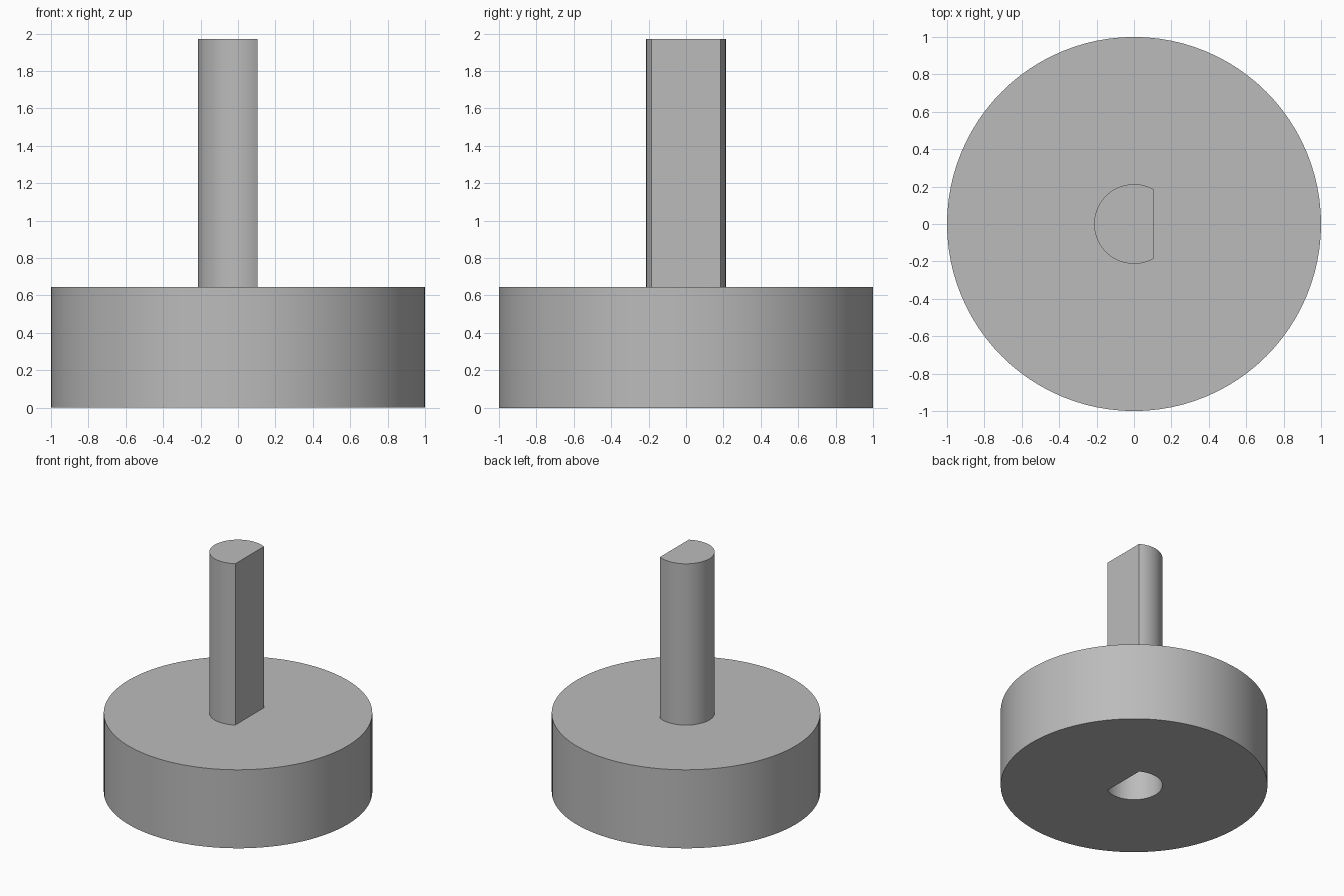
import bpy, bmesh, math

if "Cube" in bpy.data.objects:
    bpy.data.objects.remove(bpy.data.objects["Cube"])

BASE_H, TOP_H = 0.645, 1.97
SHAFT_R, FLAT_X = 0.213, 0.105
HOLE_DEPTH = 0.43

grey = bpy.data.materials.new("mid grey")
grey.diffuse_color = (0.5, 0.5, 0.5, 1)
grey.use_nodes = True
grey.node_tree.nodes["Principled BSDF"].inputs["Base Color"].default_value = grey.diffuse_color


def circle(radius, steps):
    return [(radius * math.cos(2 * math.pi * i / steps),
             radius * math.sin(2 * math.pi * i / steps)) for i in range(steps)]


def d_shape(radius, flat, steps):
    # Arc running round the back of the flat; the closing edge is the flat
    a = math.acos(flat / radius)
    sweep = 2 * math.pi - 2 * a
    return [(radius * math.cos(a + sweep * i / steps),
             radius * math.sin(a + sweep * i / steps)) for i in range(steps + 1)]


def prism(name, outline, z0, z1):
    bm = bmesh.new()
    face = bm.faces.new([bm.verts.new((x, y, z0)) for x, y in outline])
    top = bmesh.ops.extrude_face_region(bm, geom=[face])["geom"]
    bmesh.ops.translate(bm, vec=(0, 0, z1 - z0),
                        verts=[v for v in top if isinstance(v, bmesh.types.BMVert)])
    bmesh.ops.recalc_face_normals(bm, faces=bm.faces)
    mesh = bpy.data.meshes.new(name)
    bm.to_mesh(mesh)
    bm.free()
    mesh.materials.append(grey)
    obj = bpy.data.objects.new(name, mesh)
    bpy.context.collection.objects.link(obj)
    return obj


def smooth(obj):
    bpy.ops.object.select_all(action='DESELECT')
    obj.select_set(True)
    bpy.context.view_layer.objects.active = obj
    bpy.ops.object.shade_smooth_by_angle(angle=math.radians(30))


# Round base
base = prism("base", circle(1.0, 96), 0, BASE_H)

# D-shaped shaft standing on the base
shaft = prism("shaft", d_shape(SHAFT_R, FLAT_X, 48), BASE_H, TOP_H)

# Matching D-shaped socket in the underside
cutter = prism("socket_cutter", d_shape(SHAFT_R, FLAT_X, 48), -0.1, HOLE_DEPTH)
cutter.hide_render = True
cutter.hide_viewport = True

for part in (base, shaft):
    smooth(part)

cut = base.modifiers.new("socket", 'BOOLEAN')
cut.operation = 'DIFFERENCE'
cut.solver = 'EXACT'
cut.object = cutter

# Smooth the socket wall, keeping its flat side crisp
smooth(cutter)
